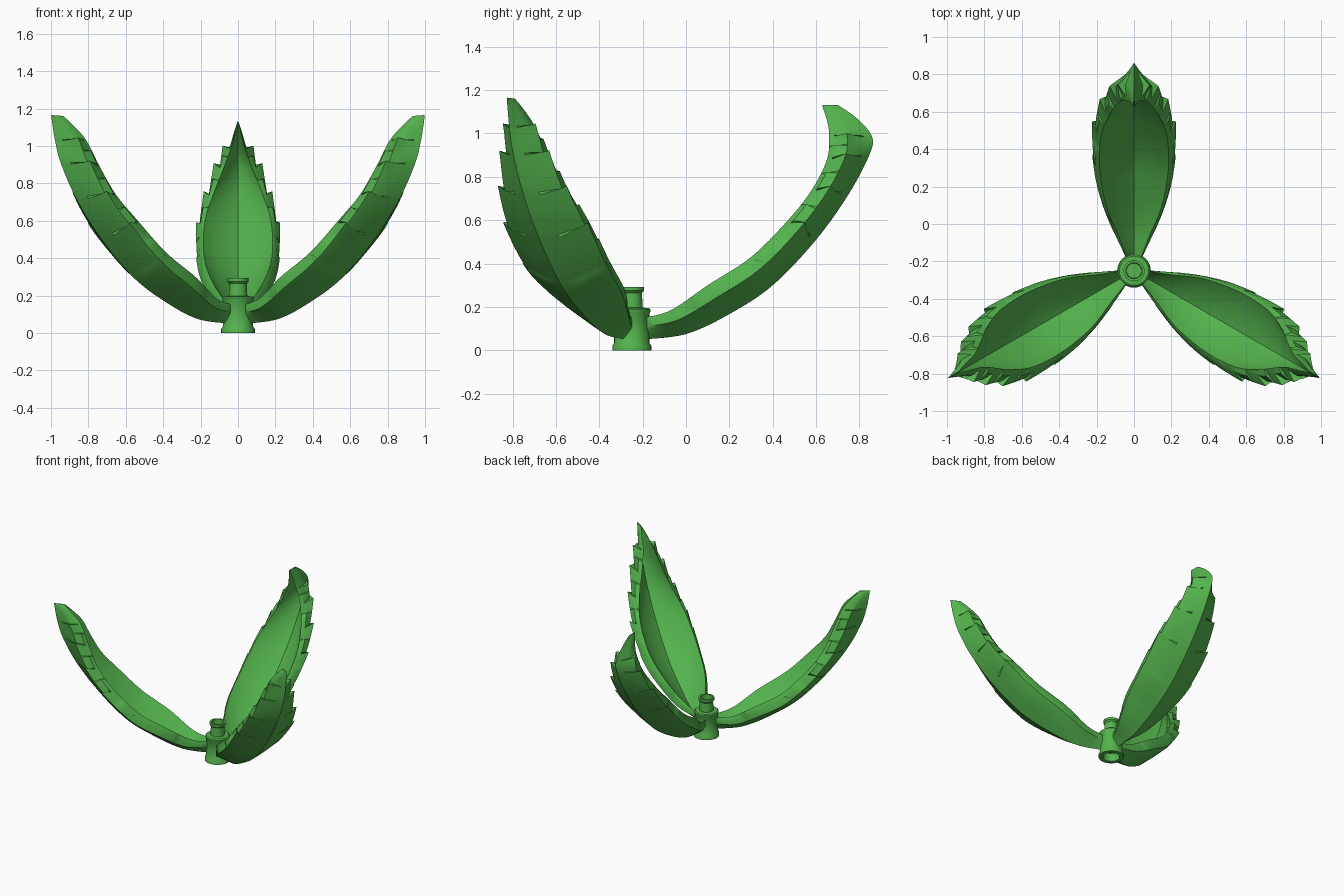
import bpy, bmesh, math
from mathutils import Vector, Matrix

if "Cube" in bpy.data.objects:
    bpy.data.objects.remove(bpy.data.objects["Cube"])

HUB = Vector((0, -0.25, 0))
green = bpy.data.materials.new("leaf_green")
green.diffuse_color = (0.09, 0.46, 0.076, 1)
green.use_nodes = True
green.node_tree.nodes["Principled BSDF"].inputs["Base Color"].default_value = green.diffuse_color


def finish(bm, name, angle):
    bmesh.ops.remove_doubles(bm, verts=bm.verts, dist=0.0003)
    bmesh.ops.recalc_face_normals(bm, faces=bm.faces)
    me = bpy.data.meshes.new(name)
    bm.to_mesh(me)
    bm.free()
    ob = bpy.data.objects.new(name, me)
    bpy.context.collection.objects.link(ob)
    me.materials.append(green)
    bpy.ops.object.select_all(action='DESELECT')
    ob.select_set(True)
    bpy.context.view_layer.objects.active = ob
    bpy.ops.object.shade_smooth_by_angle(angle=math.radians(angle))
    return ob


# Leaf stations: keel radius, keel z, edge radius, edge z, half width
BASE = [(.05, .05, .05, .15, .03), (.25, .075, .18, .185, .08),
        (.45, .167, .35, .30, .15), (.65, .30, .55, .43, .184),
        (.85, .51, .72, .60, .176), (1.0, .72, .83, .74, .132)]
HOOKED = BASE + [(1.095, .90, .90, .88, .077), (1.108, .985, .91, .99, .036),
                 (1.04, 1.068, .90, 1.06, .018), (.95, 1.132, .877, 1.13, .002)]
STRAIGHT = BASE + [(1.095, .91, .90, .89, .08), (1.13, 1.03, .96, 1.03, .04),
                   (1.145, 1.11, 1.03, 1.11, .02), (1.153, 1.165, 1.08, 1.16, .002)]


def spline(st, t):
    """Catmull-Rom through the stations."""
    n = len(st) - 1
    t = max(0, min(n, t))
    i = min(int(t), n - 1)
    f = t - i
    a, b, c, d = (st[max(0, min(n, i + k))] for k in (-1, 0, 1, 2))
    return [.5 * (2 * q + (r - p) * f + (2 * p - 5 * q + 4 * r - s) * f * f
                  + (3 * q - p - 3 * r + s) * f ** 3) for p, q, r, s in zip(a, b, c, d)]


def tooth(t, last):
    """Rounded saw-tooth along the rim: phase and height."""
    if t < 1 or t > last:
        return 0, 0
    f = t % 1
    return f, f ** .8 * (.010 + .025 * min(1, max(0, (t - 3) / 3)))


def leaf(name, st, angle):
    n = len(st) - 1
    ts = [k + f for k in range(n)
          for f in (.03, .15, .3, .47, .53, .7, .85, .97)]
    ts = [0] + ts + [n]
    bm = bmesh.new()
    rings = []
    for t in ts:
        w = spline(st, t)[4]
        rim = .03 * min(1, t) * min(1, max(0, (n - t) / 5))
        fa, sa = tooth(t + .5, 7)
        fb, sb = tooth(t, 7)

        def point(x, blend, ahead=0):
            kr, kz, er, ez, _ = spline(st, t + ahead)
            return Vector((x, er + (kr - er) * blend, ez + (kz - ez) * blend))

        # inner groove, inner half, edge, upper rim lip, lower rim lip, underside, keel
        half = [point(w * .6, .5), point(w, 0),
                point(w + rim * .6 + sa * .4, .12, .1 * fa * fa if sa else 0),
                point(w + rim + sb, .42, .2 * fb * fb if sb else 0),
                point(w * .97 + rim * .3 + sb * .6, .54, .12 * fb * fb if sb else 0),
                point(w * .5, .8)]
        loop = [point(0, .84)] + half + [point(0, 1)]
        loop += [Vector((-p.x, p.y, p.z)) for p in reversed(half)]
        rings.append([bm.verts.new(p) for p in loop])
    m = len(rings[0])
    for a, b in zip(rings, rings[1:]):
        for i in range(m):
            bm.faces.new((a[i], a[(i + 1) % m], b[(i + 1) % m], b[i]))
    bm.faces.new(rings[0])
    bm.faces.new(rings[-1])
    bmesh.ops.transform(bm, matrix=Matrix.Translation(HUB) @ Matrix.Rotation(math.radians(angle), 4, 'Z'),
                        verts=bm.verts)
    finish(bm, name, 38)


def lathe(name, profile, seg=32):
    bm = bmesh.new()
    vs = [bm.verts.new(HUB + Vector((r, 0, z))) for r, z in profile]
    es = [bm.edges.new(p) for p in zip(vs, vs[1:])]
    bmesh.ops.spin(bm, geom=vs + es, cent=HUB, axis=(0, 0, 1),
                   angle=2 * math.pi, steps=seg)
    finish(bm, name, 35)


# Three leaves; the rear one has a hooked tip
leaf("rear_leaf", HOOKED, 0)
leaf("left_leaf", STRAIGHT, 120)
leaf("right_leaf", STRAIGHT, -120)

# Central hub with foot ring, straight body and open top knob
lathe("stem_hub", [(0, .06), (.055, .06), (.06, 0), (.09, 0), (.09, .02), (.081, .035),
                   (.081, .17), (.086, .178), (.086, .188), (.078, .195), (.05, .197), (.047, .265),
                   (.056, .275), (.056, .293), (.043, .293), (.04, .22), (0, .22)])
